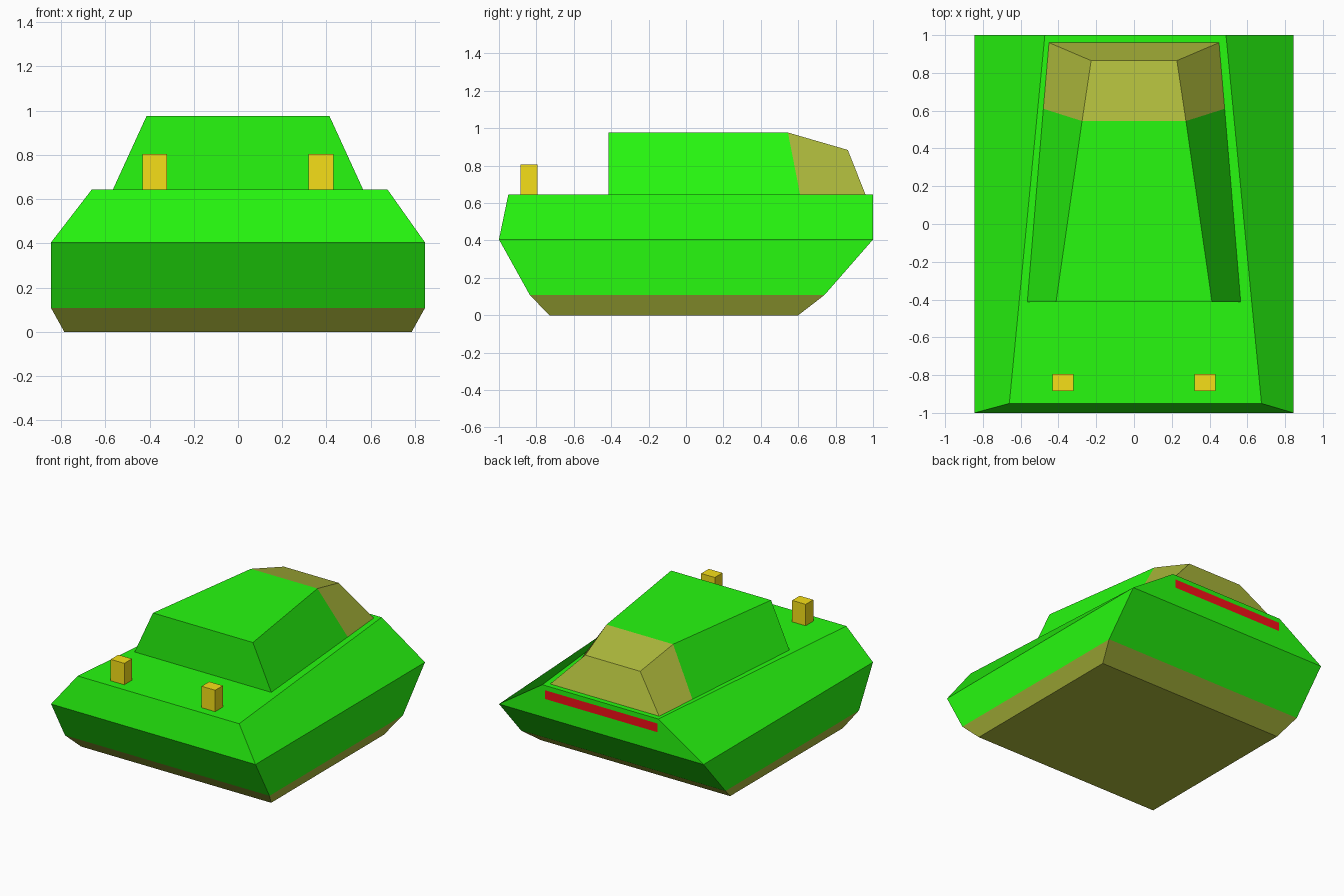
import bpy, bmesh

if "Cube" in bpy.data.objects:
    bpy.data.objects.remove(bpy.data.objects["Cube"])


def material(name, rgb):
    m = bpy.data.materials.new(name)
    m.diffuse_color = (*rgb, 1)
    m.use_nodes = True
    m.node_tree.nodes["Principled BSDF"].inputs["Base Color"].default_value = m.diffuse_color
    return m


green = material("green_paint", (0.02, 0.95, 0.005))
olive = material("olive_trim", (0.423, 0.49, 0.045))
yellow = material("yellow_lamp", (0.92, 0.74, 0.009))
red = material("red_lamp", (0.9, 0.005, 0.009))


def make_object(name, bm, mat):
    mesh = bpy.data.meshes.new(name)
    bm.to_mesh(mesh)
    bm.free()
    mesh.materials.append(mat)
    obj = bpy.data.objects.new(name, mesh)
    bpy.context.collection.objects.link(obj)
    return obj


def loft(name, rings, mat, cap_start=False, cap_end=False):
    """Skin a row of rings that all have the same number of points."""
    bm = bmesh.new()
    rows = [[bm.verts.new(p) for p in ring] for ring in rings]
    n = len(rings[0])
    for a, b in zip(rows, rows[1:]):
        for i in range(n):
            j = (i + 1) % n
            bm.faces.new((a[j], b[j], b[i], a[i]))
    if cap_start:
        bm.faces.new(rows[0][::-1])
    if cap_end:
        bm.faces.new(rows[-1])
    return make_object(name, bm, mat)


def level(z, y0, y1, x):
    """Rectangular hull outline at one height."""
    return [(-x, y0, z), (x, y0, z), (x, y1, z), (-x, y1, z)]


def section(y_low, z_low, x_low, y_top, z_top, x_top):
    """Trapezoid cross-section of the cabin, wound to face outward going back."""
    return [(-x_low, y_low, z_low), (-x_top, y_top, z_top),
            (x_top, y_top, z_top), (x_low, y_low, z_low)]


def box(name, x0, x1, y0, y1, z0, z1, mat):
    base, top = ([(x0, y0, z), (x1, y0, z), (x1, y1, z), (x0, y1, z)] for z in (z0, z1))
    return loft(name, [base, top], mat, True, True)


# Hull: olive underside, green body, slightly off-centre deck
chine = level(0.108, -0.835, 0.74, 0.845)
deck_z = 0.645
deck = [(-0.66, -0.95, deck_z), (0.675, -0.95, deck_z),
        (0.487, 1, deck_z), (-0.472, 1, deck_z)]
loft("hull_underside", [level(0, -0.73, 0.60, 0.785), chine], olive, cap_start=True)
loft("hull_body", [chine, level(0.405, -1, 1, 0.845), deck], green, cap_end=True)

# Cabin: green front part, then the olive rear window band
front = section(-0.414, deck_z, 0.565, -0.414, 0.977, 0.413)
split = section(0.61, deck_z, 0.48, 0.545, 0.977, 0.275)
rear = section(0.96, deck_z, 0.45, 0.865, 0.884, 0.227)
loft("cabin", [front, split], green, cap_start=True)
loft("cabin_rear_window", [split, rear], olive, cap_end=True)

# Headlamps on the front deck
for side, x in (("left", -0.376), ("right", 0.375)):
    box(f"headlamp_{side}", x - 0.056, x + 0.056, -0.885, -0.795, deck_z, 0.805, yellow)

# Rear light strip: a flat panel just off the rear wall
bm = bmesh.new()
bm.faces.new([bm.verts.new((x, 1.001, z)) for x, z in
              ((0.465, 0.545), (-0.465, 0.545), (-0.465, 0.61), (0.465, 0.61))])
make_object("rear_light", bm, red)
